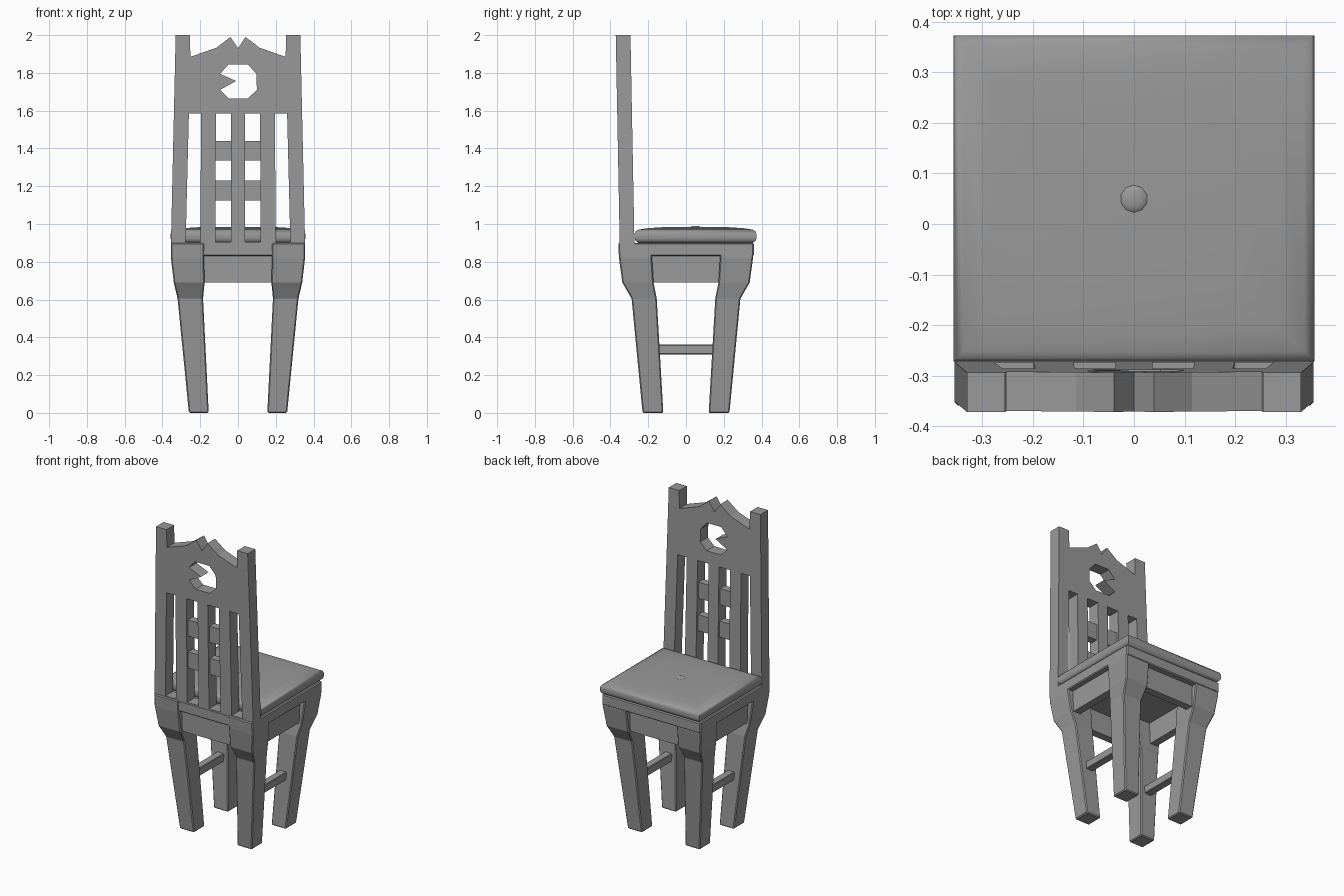
import bpy, bmesh
from mathutils import Vector

cube = bpy.data.objects.get("Cube")
if cube:
    bpy.data.objects.remove(cube, do_unlink=True)

grey = bpy.data.materials.new("plain grey")
grey.use_nodes = True
tone = (0.32, 0.32, 0.32, 1)
grey.diffuse_color = tone
grey.node_tree.nodes["Principled BSDF"].inputs["Base Color"].default_value = tone


def finish(bm, name, bevel=0, mirror=(False, False)):
    bmesh.ops.recalc_face_normals(bm, faces=bm.faces[:])
    mesh = bpy.data.meshes.new(name)
    bm.to_mesh(mesh)
    bm.free()
    mesh.materials.append(grey)
    obj = bpy.data.objects.new(name, mesh)
    bpy.context.collection.objects.link(obj)
    if any(mirror):
        mod = obj.modifiers.new("mirror", 'MIRROR')
        mod.use_axis = (mirror[0], mirror[1], False)
        mod.use_mirror_merge = False
    if bevel:
        mod = obj.modifiers.new("bevel", 'BEVEL')
        mod.width, mod.segments = bevel, 1
        mod.limit_method = 'ANGLE'
    return obj


def loft(name, sections, **kw):
    """Rectangular sections (z, x0, x1, y0, y1) joined from bottom to top."""
    bm = bmesh.new()
    rings = [[bm.verts.new(p) for p in
              ((x0, y0, z), (x1, y0, z), (x1, y1, z), (x0, y1, z))]
             for z, x0, x1, y0, y1 in sections]
    for a, b in zip(rings, rings[1:]):
        for i in range(4):
            j = (i + 1) % 4
            bm.faces.new((a[i], a[j], b[j], b[i]))
    bm.faces.new(rings[0][::-1])
    bm.faces.new(rings[-1])
    return finish(bm, name, **kw)


def box(name, x0, x1, y0, y1, z0, z1, **kw):
    return loft(name, [(z0, x0, x1, y0, y1), (z1, x0, x1, y0, y1)], **kw)


def smooth(obj, angle):
    bpy.ops.object.select_all(action='DESELECT')
    obj.select_set(True)
    bpy.context.view_layer.objects.active = obj
    bpy.ops.object.shade_smooth_by_angle(angle=angle)


def back_y(z):
    """Centre plane of the leaning backrest."""
    return -0.312 - 0.021 * (z - 0.9) / 1.1


# four legs with a bent knee, mirrored from one
loft("legs", [(0, .155, .26, .12, .23), (.605, .185, .32, .155, .288),
              (.69, .177, .34, .172, .337), (.82, .18, .355, .18, .355),
              (.9, .18, .355, .18, .359)], bevel=.006, mirror=(True, True))

# seat frame, recessed aprons and side stretchers
box("seat_frame", -.355, .355, -.352, .359, .83, .9, bevel=.006)
box("front_back_aprons", -.25, .25, .27, .32, .69, .84, mirror=(False, True))
box("side_aprons", .27, .32, -.25, .25, .69, .84, mirror=(True, False))
box("side_stretchers", .2, .25, -.17, .17, .31, .362, bevel=.004, mirror=(True, False))

# backrest outline: half profile reflected about the centre
half = [(.355, .84), (.355, .9), (.33, 2), (.255, 2), (.252, 1.885),
        (.115, 1.933), (.04, 1.99)]
outline = half + [(0, 1.93)] + [(-x, z) for x, z in reversed(half)]
slots = [[(.2, .905), (.277, .905), (.26, 1.585), (.195, 1.585)],
         [(.037, .905), (.12, .905), (.117, 1.585), (.037, 1.585)]]
slots += [[(-x, z) for x, z in s] for s in slots]
notched_hole = [(-.05, 1.845), (.052, 1.845), (.097, 1.795), (.1, 1.71),
                (.052, 1.665), (-.05, 1.665), (-.095, 1.71), (-.01, 1.757),
                (-.095, 1.795)]

curve = bpy.data.curves.new("backrest_profile", 'CURVE')
curve.dimensions = '2D'
curve.fill_mode = 'BOTH'
curve.extrude = .039
for loop in [outline, notched_hole] + slots:
    spline = curve.splines.new('POLY')
    spline.points.add(len(loop) - 1)
    for point, (x, z) in zip(spline.points, loop):
        point.co = (x, z, 0, 1)
    spline.use_cyclic_u = True
helper = bpy.data.objects.new("backrest_profile", curve)
bpy.context.collection.objects.link(helper)
deps = bpy.context.evaluated_depsgraph_get()
flat = bpy.data.meshes.new_from_object(helper.evaluated_get(deps))
bpy.data.objects.remove(helper, do_unlink=True)

# stand the panel upright and lean it backward
bm = bmesh.new()
bm.from_mesh(flat)
bpy.data.meshes.remove(flat)
bmesh.ops.remove_doubles(bm, verts=bm.verts[:], dist=.0001)
for v in bm.verts:
    x, z, depth = v.co
    v.co = Vector((x, back_y(z) - depth, z))
for f in bm.faces:
    f.smooth = False
finish(bm, "backrest")

# two short rails crossing the inner slots
for name, z0, z1 in (("lower_rail", 1.125, 1.23), ("upper_rail", 1.335, 1.44)):
    y = back_y((z0 + z1) / 2)
    box(name, -.125, .125, y - .025, y + .025, z0, z1)

# rounded cushion built from inset rings
rings = [(.9, .02), (.912, .004), (.925, 0), (.948, 0), (.962, .006),
         (.97, .02), (.978, .07), (.984, .16)]
cushion = loft("cushion", [(z, -.357 + i, .357 - i, -.272 + i, .373 - i)
                           for z, i in rings])
smooth(cushion, .8)

# button in the middle of the cushion
bm = bmesh.new()
bmesh.ops.create_uvsphere(bm, u_segments=10, v_segments=6, radius=.028)
for v in bm.verts:
    v.co = (v.co.x, v.co.y + .05, v.co.z * .25 + .983)
smooth(finish(bm, "cushion_button"), .8)
